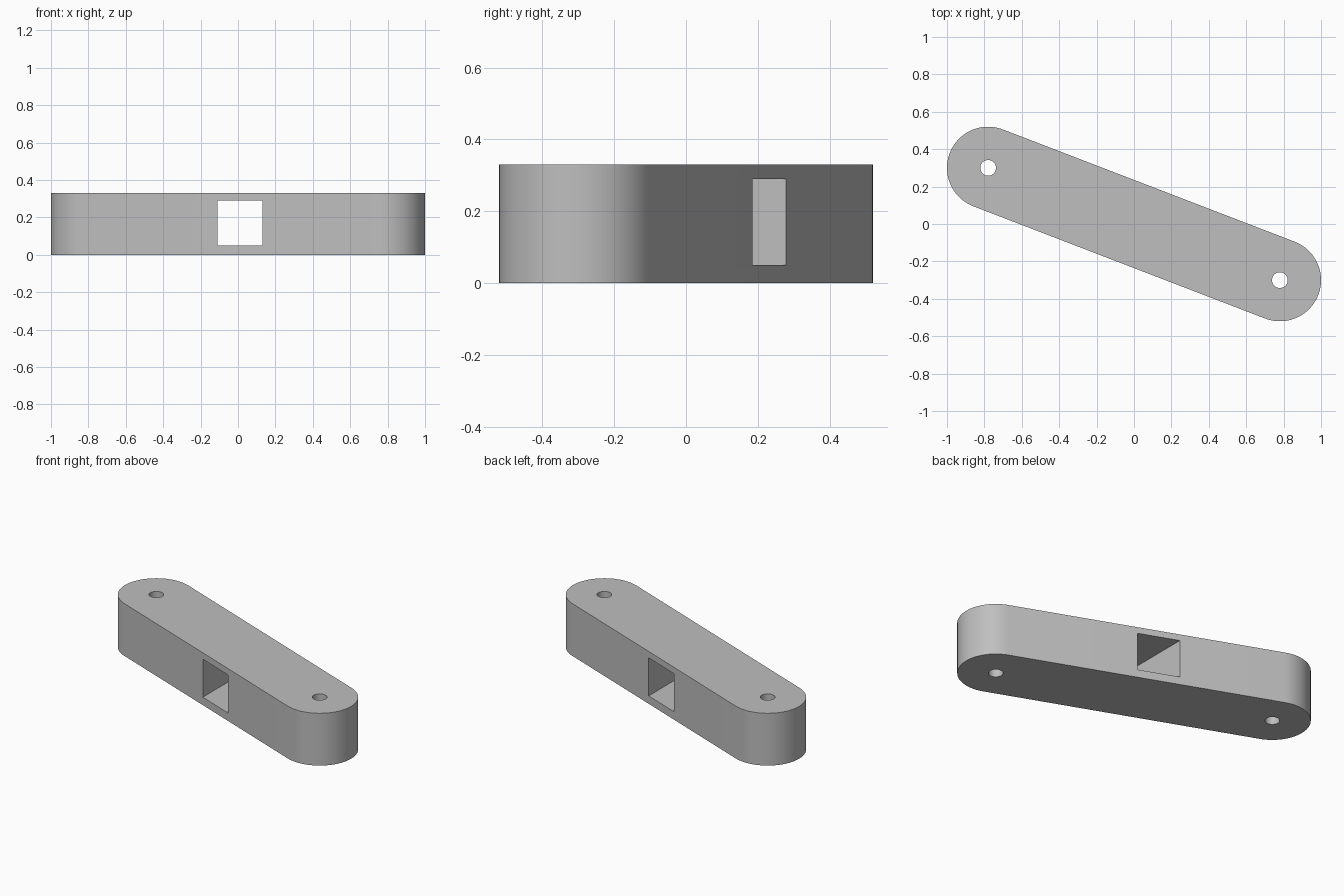
import bpy
import bmesh
from math import radians, pi, cos, sin, atan2

cube = bpy.data.objects.get("Cube")
if cube:
    bpy.data.objects.remove(cube, do_unlink=True)

HEIGHT = 0.33
END_X, END_Y = 0.78, -0.30
END_RADIUS = 0.22
PIN_RADIUS = 0.042
ANGLE = atan2(END_Y, END_X)

grey = bpy.data.materials.new("plain grey")
grey.use_nodes = True
colour = (0.52, 0.52, 0.52, 1)
grey.diffuse_color = colour
grey.node_tree.nodes["Principled BSDF"].inputs["Base Color"].default_value = colour


def arc(cx, cy, radius, start, sweep, steps):
    return [(cx + radius * cos(start + sweep * i / steps),
             cy + radius * sin(start + sweep * i / steps)) for i in range(steps + 1)]


def prism(name, outline, z0, z1):
    """Extrude a flat outline between two heights."""
    bm = bmesh.new()
    base = bm.faces.new([bm.verts.new((x, y, z0)) for x, y in outline])
    top = bmesh.ops.extrude_face_region(bm, geom=[base])["geom"]
    verts = [v for v in top if isinstance(v, bmesh.types.BMVert)]
    bmesh.ops.translate(bm, verts=verts, vec=(0, 0, z1 - z0))
    bmesh.ops.recalc_face_normals(bm, faces=bm.faces)
    mesh = bpy.data.meshes.new(name)
    bm.to_mesh(mesh)
    bm.free()
    mesh.materials.append(grey)
    obj = bpy.data.objects.new(name, mesh)
    bpy.context.collection.objects.link(obj)
    return obj


# Link bar with round ends
outline = (arc(END_X, END_Y, END_RADIUS, ANGLE - pi / 2, pi, 48)
           + arc(-END_X, -END_Y, END_RADIUS, ANGLE + pi / 2, pi, 48))
bar = prism("link_bar", outline, 0, HEIGHT)

# Pin holes at both ends and a square slot through the middle
cutters = [prism("pin_hole_cutter", arc(s * END_X, s * END_Y, PIN_RADIUS, 0, 2 * pi, 48)[:-1],
                 -0.1, HEIGHT + 0.1) for s in (-1, 1)]
cutters.append(prism("slot_cutter", [(-0.11, -1), (0.13, -1), (0.13, 1), (-0.11, 1)], 0.05, 0.29))

bpy.ops.object.select_all(action="DESELECT")
bpy.context.view_layer.objects.active = bar
bar.select_set(True)
for cutter in cutters:
    cutter.hide_render = True
    cut = bar.modifiers.new(cutter.name, "BOOLEAN")
    cut.operation = "DIFFERENCE"
    cut.solver = "EXACT"
    cut.object = cutter
    bpy.ops.object.modifier_apply(modifier=cut.name)
    bpy.data.objects.remove(cutter, do_unlink=True)

bpy.ops.object.shade_smooth_by_angle(angle=radians(30))
